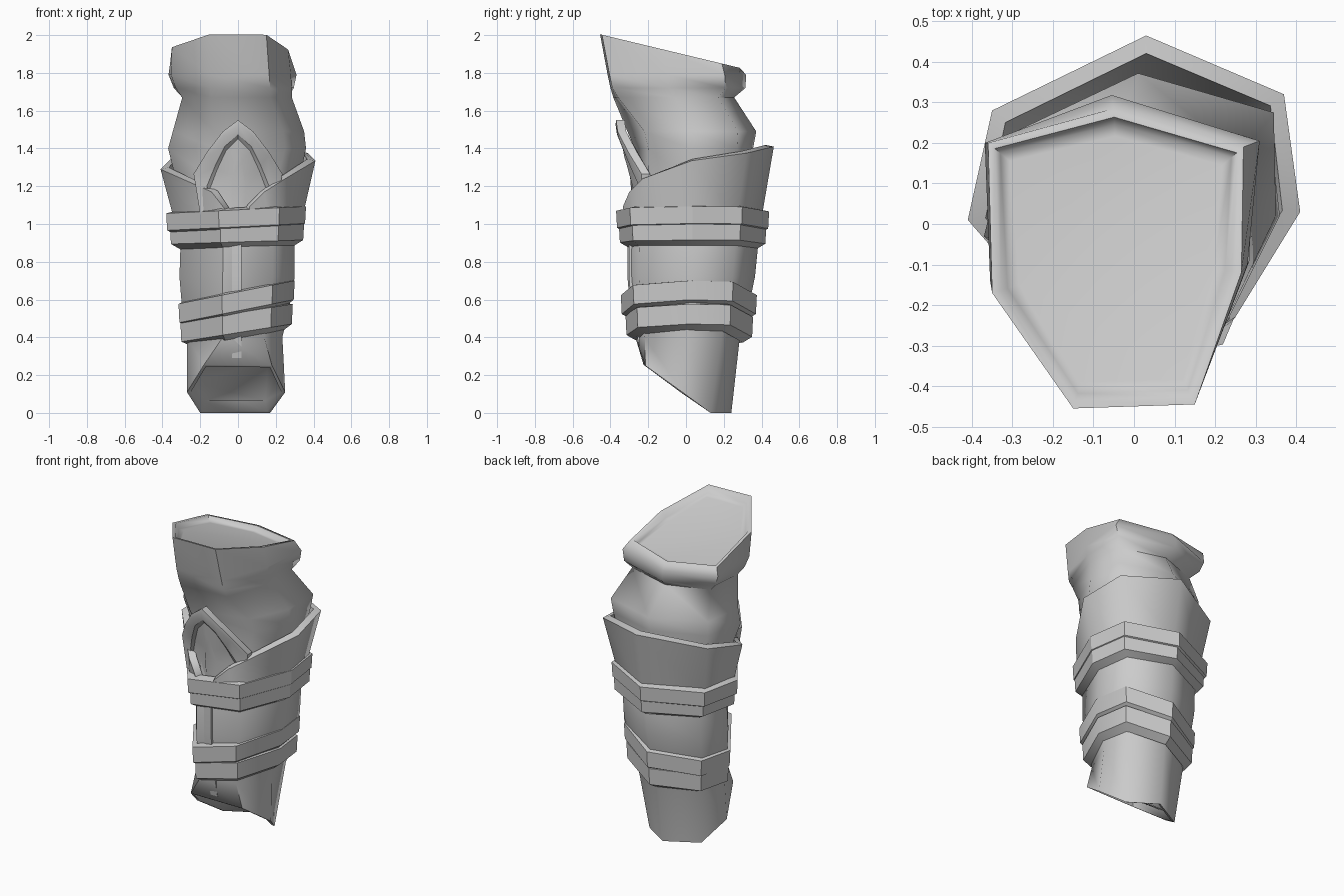
import bpy, bmesh, math
from mathutils import Vector

if "Cube" in bpy.data.objects:
    bpy.data.objects.remove(bpy.data.objects["Cube"])

grey = bpy.data.materials.new("plain grey")
grey.diffuse_color = (0.6, 0.6, 0.6, 1)
grey.use_nodes = True
grey.node_tree.nodes["Principled BSDF"].inputs["Base Color"].default_value = grey.diffuse_color

# Seven-sided section: back, back right, right, front right, front left, left, back left
SECTION = [(.08, 1), (.9, .65), (1, 0), (.62, -.82), (-.25, -1), (-1, -.05), (-.86, .6)]


def ring(z, x0, x1, y0, y1, sx=0, back=0):
    """Section fitted to an extent, tilted by slope sx, back corner raised by back."""
    pts = []
    for i, (u, v) in enumerate(SECTION):
        x = (x0 + x1) / 2 + u * (x1 - x0) / 2
        y = (y0 + y1) / 2 + v * (y1 - y0) / 2
        pts.append(Vector((x, y, z + sx * x + (back if i == 0 else 0))))
    return pts


def flat(z, pts):
    return [Vector((x, y, z)) for x, y in pts]


def inset(pts, amount, dz=0):
    """Ring pulled towards its middle and shifted in height."""
    c = sum(pts, Vector()) / len(pts)
    return [p + (c - p).normalized() * amount + Vector((0, 0, dz)) for p in pts]


def loft(name, rings, closed=True, cap_start=False, cap_end=False,
         thick=0, angle=30, recalc=False, wrap=False):
    bm = bmesh.new()
    vs = [[bm.verts.new(p) for p in r] for r in rings]
    n = len(vs[0])
    if wrap:
        vs.append(vs[0])
    for a, b in zip(vs, vs[1:]):
        for i in range(n if closed else n - 1):
            j = (i + 1) % n
            bm.faces.new((a[i], b[i], b[j], a[j]))
    if cap_start:
        bm.faces.new(vs[0])
    if cap_end:
        bm.faces.new(vs[-1][::-1])
    if recalc:
        bmesh.ops.recalc_face_normals(bm, faces=bm.faces)
    me = bpy.data.meshes.new(name)
    bm.to_mesh(me)
    bm.free()
    me.materials.append(grey)
    ob = bpy.data.objects.new(name, me)
    bpy.context.collection.objects.link(ob)
    bpy.context.view_layer.objects.active = ob
    ob.select_set(True)
    if thick:
        m = ob.modifiers.new("thickness", 'SOLIDIFY')
        m.thickness = thick
        m.offset = -1
        bpy.ops.object.modifier_apply(modifier=m.name)
    bpy.ops.object.shade_smooth_by_angle(angle=math.radians(angle))
    ob.select_set(False)
    return ob


# Leg sleeve: slanted recessed hem, folded upper part, slanted recessed rim
hem = [Vector(p) for p in [(0, .24, 0), (.17, .13, 0), (.25, -.02, .11), (.18, -.215, .25),
                           (-.18, -.225, .255), (-.27, -.03, .11), (-.2, .13, 0)]]
rim = [Vector((x, y, 1.895 - .24 * y)) for x, y in [
    (-.05, .285), (.27, .19), (.265, -.12), (.15, -.445),
    (-.15, -.455), (-.35, -.17), (-.36, .2)]]
loft("leg_sleeve", [
    inset(hem, .035, .05), inset(hem, .02), hem,
    ring(.4, -.27, .235, -.268, .285),
    ring(.6, -.30, .28, -.30, .34),
    ring(.72, -.31, .30, -.31, .365),
    ring(.87, -.305, .30, -.31, .38),
    ring(1.05, -.30, .30, -.29, .36),
    ring(1.2, -.32, .32, -.25, .35),
    flat(1.40, [(.01, .355), (.33, .27), (.36, .02), (.25, -.20),
                (-.12, -.27), (-.37, -.03), (-.31, .22)]),
    flat(1.49, [(.01, .372), (.345, .275), (.35, .02), (.24, -.22),
                (-.13, -.31), (-.345, -.04), (-.31, .22)]),
    flat(1.67, [(-.03, .255), (.265, .17), (.285, -.06), (.17, -.36),
                (-.14, -.385), (-.295, -.11), (-.29, .16)]),
    flat(1.72, [(-.05, .315), (.295, .21), (.285, -.09), (.17, -.39),
                (-.145, -.40), (-.33, -.13), (-.34, .19)]),
    flat(1.79, [(-.055, .318), (.31, .205), (.28, -.1), (.165, -.405),
                (-.15, -.415), (-.355, -.14), (-.368, .2)]),
    rim, inset(rim, .022), inset(rim, .04, -.03), inset(rim, .07, -.035),
], cap_start=True, cap_end=True, angle=66)

# Flared collar, open in a V at the front
top = [(-.07, -.335, 1.08), (-.14, -.30, 1.17), (-.41, .01, 1.29), (-.35, .28, 1.35),
       (.03, .465, 1.41), (.37, .32, 1.375), (.41, .03, 1.335), (.25, -.23, 1.24),
       (.14, -.30, 1.17), (.06, -.335, 1.09)]
low = [(-.07, -.32, 1.03), (-.15, -.28, 1.03), (-.34, 0, 1.03), (-.3, .24, 1.03),
       (.03, .40, 1.03), (.3, .27, 1.03), (.34, .02, 1.03), (.23, -.25, 1.03),
       (.16, -.29, 1.03), (.06, -.32, 1.03)]
loft("collar", [[Vector(p) for p in low], [Vector(p) for p in top]],
     closed=False, thick=.045, angle=58)

# Two pairs of overlapping straps with sloping upper and lower edges:
# bottom z, top z, extent, sideways slope, dip of the back corner
for name, z0, z1, (x0, x1, y0, y1), sx, back in [
        ("upper_strap_top", .955, 1.075, (-.38, .36, -.37, .44), .05, -.01),
        ("upper_strap_bottom", .875, .99, (-.36, .35, -.355, .425), .03, -.01),
        ("lower_strap_top", .51, .64, (-.315, .30, -.345, .375), .2, -.02),
        ("lower_strap_bottom", .395, .53, (-.305, .29, -.32, .355), .16, -.025)]:
    def edge(z, d):
        return ring(z, x0 + d, x1 - d, y0 + d, y1 - d, sx, back)
    loft(name, [edge(z0, .055), edge(z0 + .03, .005), edge(z1, 0), edge(z1 + .012, .055)],
         wrap=True, recalc=True)


# Pointed front plate: arched border sloping into a sunken panel
def arch(half, push=0):
    pts = []
    for x, z in half + [(-x, z) for x, z in half[:0:-1]]:
        y = max(-.37, -.285 - .3 * max(0, z - 1.2)) + 1.25 * x * x
        pts.append(Vector((x, y + push, z)))
    return pts


outer = [(0, 1.55), (.08, 1.49), (.165, 1.38), (.235, 1.265), (.2, 1.05)]
inner = [(0, 1.475), (.07, 1.41), (.12, 1.31), (.165, 1.2), (.15, 1.05)]
lip = [(a * .88 + c * .12, b * .7 + d * .3) for (a, b), (c, d) in zip(outer, inner)]
panel = [(x * .93, z - .025) for x, z in inner]
core = [(0, 1.36), (.02, 1.33), (.03, 1.26), (.04, 1.18), (.03, 1.03)]
loft("front_plate", [arch(outer, .045), arch(outer), arch(lip, -.003), arch(inner, .002),
                     arch(panel, .018), arch(core, .005)],
     cap_start=True, cap_end=True, recalc=True, angle=32)

# Narrow seam strip down the front
seam = [(.29, -.235), (.4, -.258), (.6, -.292), (.72, -.302), (.9, -.302)]
loft("front_seam", [[Vector((x, y + d, z)) for x, d in
                     [(-.032, .04), (.018, .04), (.018, 0), (-.032, 0)]] for z, y in seam],
     cap_start=True, cap_end=True, recalc=True)
